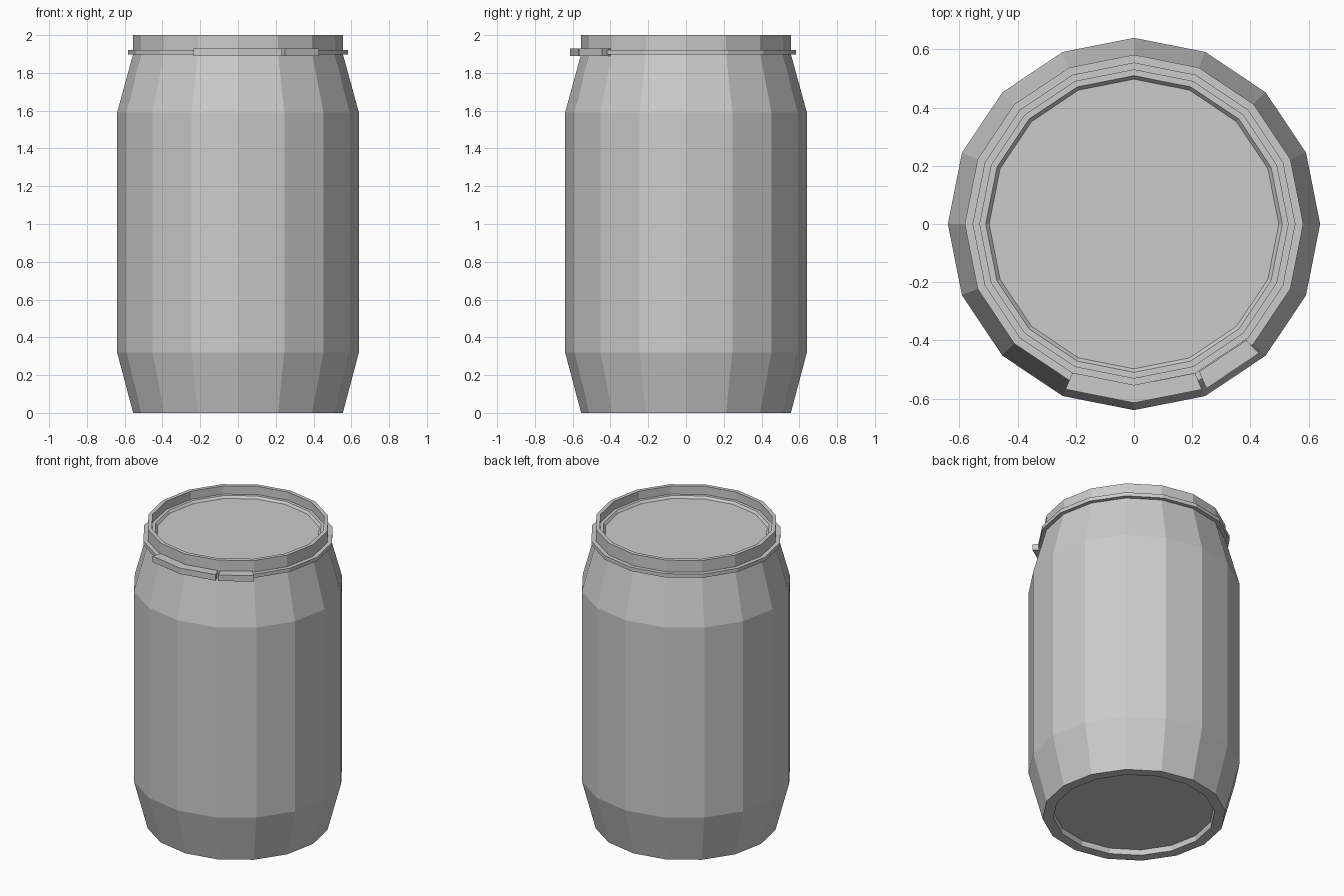
import bpy, bmesh, math

if "Cube" in bpy.data.objects:
    bpy.data.objects.remove(bpy.data.objects["Cube"])

SIDES = 16


def make_object(name, bm):
    bmesh.ops.recalc_face_normals(bm, faces=bm.faces)
    mesh = bpy.data.meshes.new(name)
    bm.to_mesh(mesh)
    bm.free()
    obj = bpy.data.objects.new(name, mesh)
    bpy.context.collection.objects.link(obj)
    return obj


def ring(bm, r, z):
    return [bm.verts.new((r * math.cos(2 * math.pi * i / SIDES),
                          r * math.sin(2 * math.pi * i / SIDES), z))
            for i in range(SIDES)]


def bridge(bm, a, b):
    n = len(a)
    for i in range(n):
        j = (i + 1) % n
        bm.faces.new((a[i], a[j], b[j], b[i]))


def lathe(name, profile, closed=False):
    """16-sided turned part; open profiles get flat end caps."""
    bm = bmesh.new()
    rings = [ring(bm, r, z) for r, z in profile]
    for a, b in zip(rings, rings[1:]):
        bridge(bm, a, b)
    if closed:
        bridge(bm, rings[-1], rings[0])
    else:
        bm.faces.new(rings[0])
        bm.faces.new(rings[-1])
    return make_object(name, bm)


def band(name, degrees, r_in, r_out, z0, z1):
    """Solid curved strip following the given angles."""
    bm = bmesh.new()
    sections = []
    for d in degrees:
        c, s = math.cos(math.radians(d)), math.sin(math.radians(d))
        sections.append([bm.verts.new((r * c, r * s, z)) for r, z in
                         ((r_in, z0), (r_out, z0), (r_out, z1), (r_in, z1))])
    for a, b in zip(sections, sections[1:]):
        bridge(bm, a, b)
    bm.faces.new(sections[0])
    bm.faces.new(sections[-1])
    return make_object(name, bm)


# Barrel shell with recessed base, tapered ends and sunken lid
lathe("barrel_body", [
    (0.485, 0.035), (0.49, 0.0), (0.555, 0.0), (0.64, 0.32), (0.64, 1.59),
    (0.555, 1.90), (0.555, 2.0), (0.53, 2.0), (0.53, 1.945),
    (0.51, 1.945), (0.498, 1.93)])

# Clamp ring around the neck
lathe("clamp_ring", [(0.55, 1.897), (0.582, 1.897), (0.582, 1.922), (0.55, 1.922)],
      closed=True)

# Clamp latch: long lever and short hinge block at the front
band("latch_lever", [-112.5, -90, -67.7], 0.555, 0.615, 1.89, 1.93)
band("latch_hinge", [-66.2, -46], 0.555, 0.618, 1.89, 1.93)
